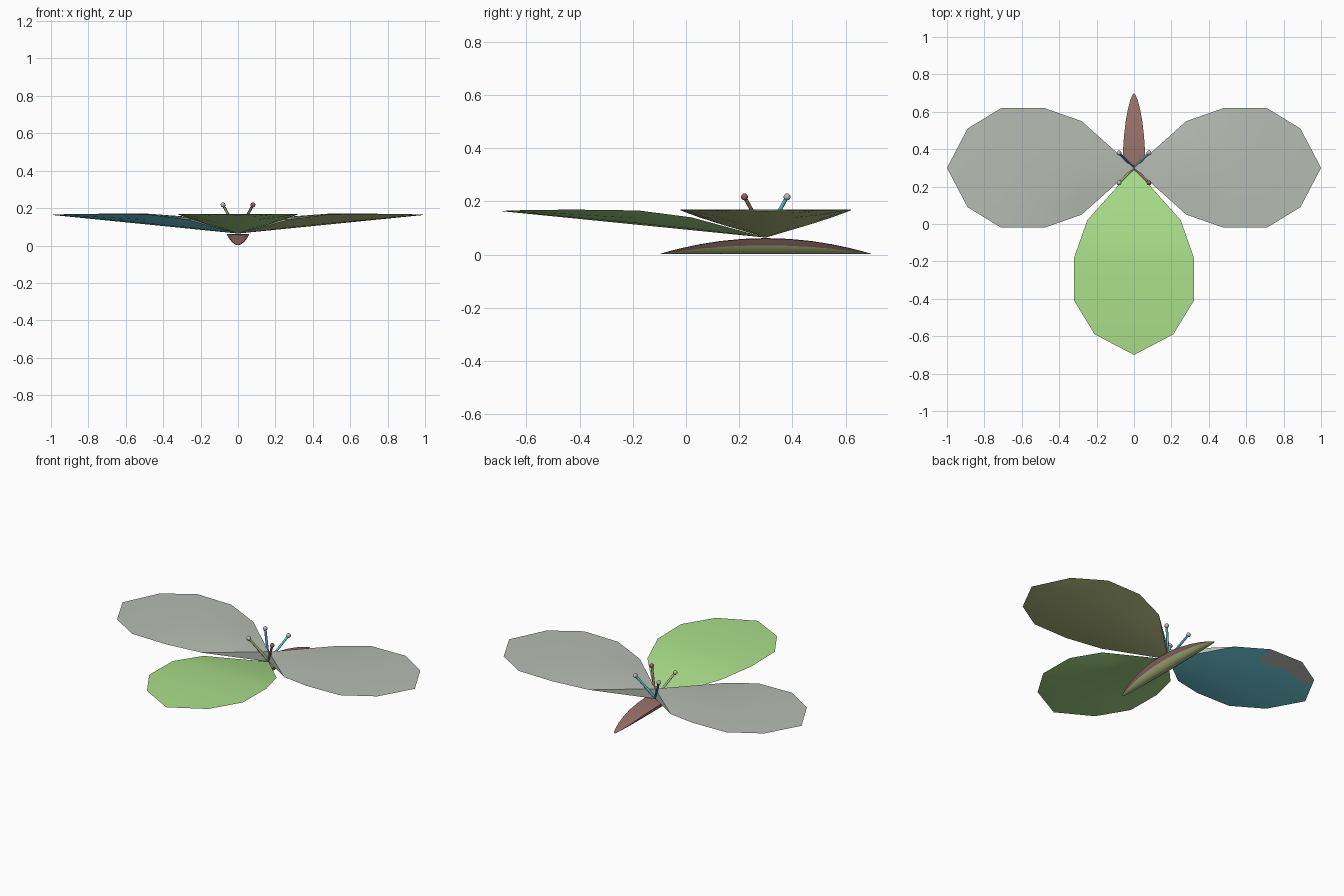
import bpy, bmesh
from math import radians, sin, pi
from mathutils import Vector, Matrix

old = bpy.data.objects.get("Cube")
if old:
    bpy.data.objects.remove(old, do_unlink=True)


def material(name, *srgb):
    m = bpy.data.materials.new(name)
    col = [((c / 255 + 0.055) / 1.055) ** 2.4 for c in srgb] + [1]
    m.diffuse_color = col
    m.use_nodes = True
    m.node_tree.nodes["Principled BSDF"].inputs["Base Color"].default_value = col
    return m


green = material("light green", 170, 222, 138)
grey = material("pale grey", 182, 188, 179)
olive = material("soft olive", 188, 198, 136)
teal = material("light teal", 112, 212, 226)
brown = material("rose brown", 152, 112, 104)
blue = material("mid blue", 72, 130, 175)
maroon = material("dull maroon", 150, 92, 95)

CENTRE = Vector((0, 0.3, 0))


def smooth(obj, angle):
    bpy.ops.object.select_all(action="DESELECT")
    obj.select_set(True)
    bpy.context.view_layer.objects.active = obj
    bpy.ops.object.shade_smooth_by_angle(angle=radians(angle))


def leaf(name, rows, cols, turn, top, under, top_colour_below):
    """Closed leaf with a cupped underside and a lid.
    rows: (distance, half width, lower rib z, edge z, upper rib z)."""
    ts = [2 * j / cols - 1 for j in range(cols + 1)]
    bm = bmesh.new()
    rings = []
    for r, w, low, edge, high in rows:
        ring = []
        for rib, side in ((high, ts), (low, ts[::-1])):
            for t in side:
                z = rib + (edge - rib) * t * t if w else rib
                ring.append(bm.verts.new((w * t, -r, z)))
        rings.append(ring)
    n = 2 * (cols + 1)
    for i in range(len(rows) - 1):
        a, b = rings[i], rings[i + 1]
        r = (rows[i][0] + rows[i + 1][0]) / 2
        for k in range(n):
            m = (k + 1) % n
            face = bm.faces.new((a[k], b[k], b[m], a[m]))
            if cols < k < n - 1:
                t = 1 - 2 * (k - cols - 0.5) / cols
                face.material_index = 0 if top_colour_below(t, r) else 1
    bmesh.ops.remove_doubles(bm, verts=bm.verts, dist=0.0002)
    bmesh.ops.recalc_face_normals(bm, faces=bm.faces)
    bm.transform(Matrix.Translation(CENTRE) @ Matrix.Rotation(radians(turn), 4, "Z"))
    mesh = bpy.data.meshes.new(name)
    bm.to_mesh(mesh)
    bm.free()
    mesh.materials.append(top)
    mesh.materials.append(under)
    obj = bpy.data.objects.new(name, mesh)
    bpy.context.collection.objects.link(obj)
    smooth(obj, 30)


# Petals share one outline; the side pair have a raised lid at the base
outline = [(0, 0, 0.064, 0.126), (0.28, 0.25, 0.14, 0.155), (0.48, 0.32, 0.166, 0.17),
           (0.71, 0.32, 0.169, 0.17), (0.89, 0.21, 0.168, 0.169), (1, 0, 0.164, 0.164)]
side_rows = [(r, w, 0.064 + 0.1 * r, edge, lid) for r, w, edge, lid in outline]
front_rows = [(r, w, low, edge, edge) for r, w, low, edge, lid in side_rows]


def plain(t, r):
    return False


leaf("front_petal", front_rows, 6, 0, green, green, plain)
leaf("left_petal", side_rows, 6, 90, grey, olive, plain)
leaf("right_petal", side_rows, 6, -90, grey, teal,
     lambda t, r: t < -0.66 and 0.45 < r < 0.9)

# Boat-shaped sepal with a domed top and an olive keel
sepal_rows = []
for i in range(15):
    v = sin(pi / 2 * (i / 7 - 1))
    s = 1 - v * v if 0 < i < 14 else 0
    sepal_rows.append((0.4 * v, 0.061 * s ** 0.65, 0.002, 0.002 + 0.058 * s, 0.002 + 0.06 * s))
leaf("sepal", sepal_rows, 8, 0, brown, olive, lambda t, r: abs(t) > 0.74)

# Four stamens: thin filament with a ball on its end
for side, sx, sy, stem, tip in (("left_back", 1, 1, teal, grey),
                                ("right_back", -1, 1, blue, grey),
                                ("left_front", 1, -1, brown, maroon),
                                ("right_front", -1, -1, olive, grey)):
    base = CENTRE + Vector((0, 0, 0.07))
    end = CENTRE + Vector((0.08 * sx, 0.08 * sy, 0.217))
    axis = end - base
    bpy.ops.mesh.primitive_cylinder_add(vertices=8, radius=0.007, depth=axis.length,
                                        location=(base + end) / 2,
                                        rotation=axis.to_track_quat("Z", "Y").to_euler())
    filament = bpy.context.object
    filament.name = side + "_filament"
    filament.data.materials.append(stem)
    smooth(filament, 50)
    bpy.ops.mesh.primitive_uv_sphere_add(segments=12, ring_count=8, radius=0.013, location=end)
    anther = bpy.context.object
    anther.name = side + "_anther"
    anther.data.materials.append(tip)
    smooth(anther, 60)
